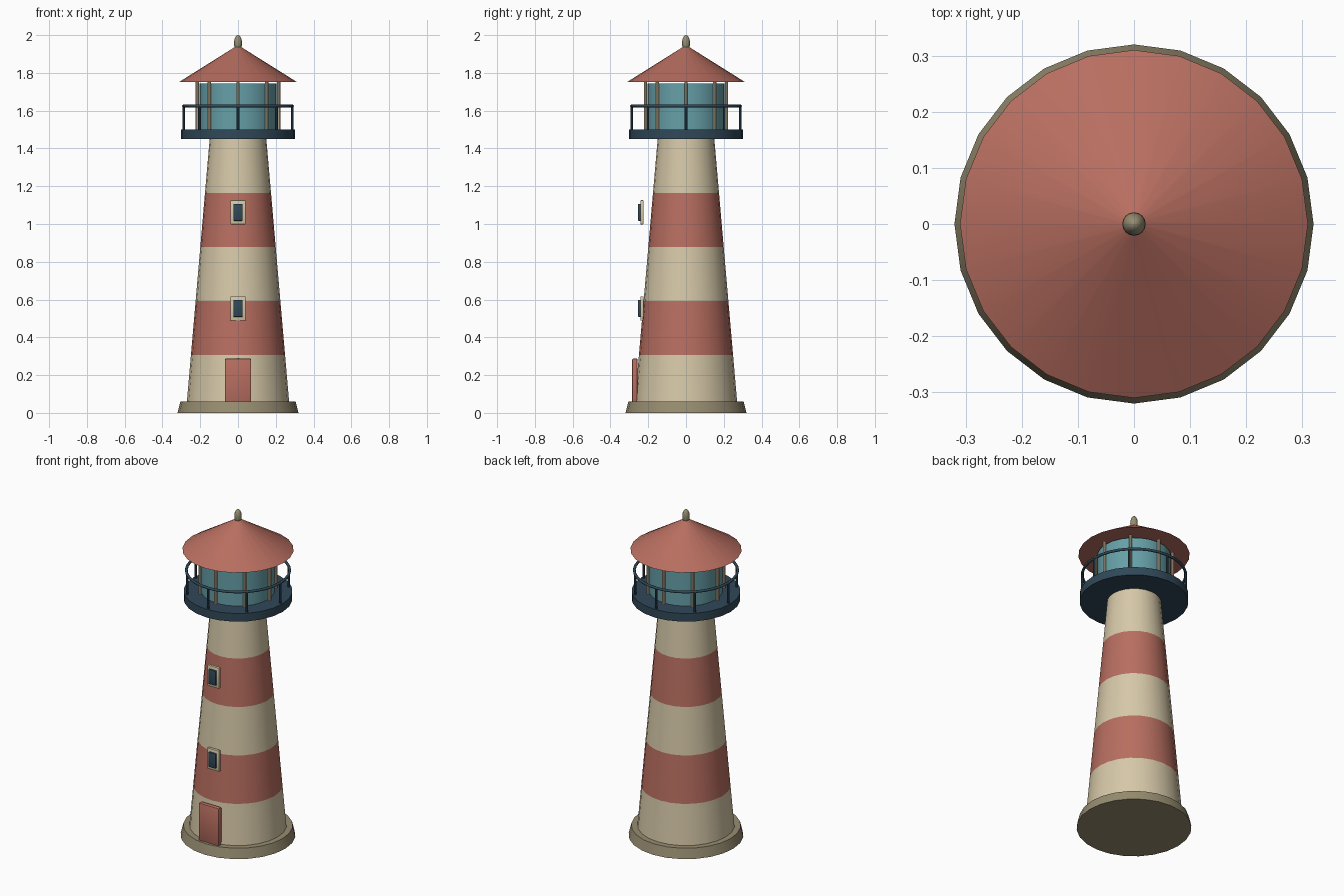
import bpy, bmesh, math

if "Cube" in bpy.data.objects:
    bpy.data.objects.remove(bpy.data.objects["Cube"])

def srgb(r, g, b):
    f = lambda c: c / 12.92 if c <= 0.04045 else ((c + 0.055) / 1.055) ** 2.4
    return (f(r / 255), f(g / 255), f(b / 255), 1)

def material(name, *rgb):
    m = bpy.data.materials.new(name)
    m.diffuse_color = srgb(*rgb)
    m.use_nodes = True
    m.node_tree.nodes["Principled BSDF"].inputs["Base Color"].default_value = m.diffuse_color
    return m

CREAM = material("cream", 214, 200, 168)
RED = material("brick red", 184, 110, 96)
TEAL = material("teal glass", 102, 160, 168)
NAVY = material("dark navy", 48, 72, 88)
STONE = material("stone", 150, 140, 112)

def finish(name, bm, mats, smooth=True):
    me = bpy.data.meshes.new(name)
    bmesh.ops.recalc_face_normals(bm, faces=bm.faces)
    bm.to_mesh(me)
    bm.free()
    ob = bpy.data.objects.new(name, me)
    bpy.context.collection.objects.link(ob)
    for m in mats:
        me.materials.append(m)
    if smooth:
        bpy.ops.object.select_all(action='DESELECT')
        ob.select_set(True)
        bpy.context.view_layer.objects.active = ob
        bpy.ops.object.shade_smooth_by_angle(angle=math.radians(30))
    return ob

def lathe(name, profile, mats, n=24, stripe=False):
    """Capped solid of revolution from (radius, z) points."""
    bm = bmesh.new()
    rings = [[bm.verts.new((r * math.cos(2 * math.pi * i / n), r * math.sin(2 * math.pi * i / n), z))
              for i in range(n)] for r, z in profile]
    for k, (a, b) in enumerate(zip(rings, rings[1:])):
        for i in range(n):
            j = (i + 1) % n
            f = bm.faces.new((a[i], a[j], b[j], b[i]))
            f.material_index = k % 2 if stripe else 0
    bm.faces.new(rings[0])
    bm.faces.new(rings[-1])
    return finish(name, bm, mats)

def box(name, x, y, z, mat, bevel=0.004):
    bm = bmesh.new()
    bmesh.ops.create_cube(bm, size=1)
    for v in bm.verts:
        v.co = [(lo + hi) / 2 + c * (hi - lo) for c, (lo, hi) in zip(v.co, (x, y, z))]
    bmesh.ops.bevel(bm, geom=bm.edges[:], offset=bevel, segments=2, profile=0.5, affect='EDGES')
    return finish(name, bm, [mat])

def rods(name, count, radius, thick, z0, z1, mat):
    """Circle of upright rods."""
    for i in range(count):
        a = 2 * math.pi * i / count
        ob = lathe(f"{name}_{i + 1}", [(thick, z0), (thick, z1)], [mat], 10)
        ob.location = (radius * math.cos(a), radius * math.sin(a), 0)

# Foundation and striped tower
lathe("foundation", [(0.32, 0), (0.305, 0.06)], [STONE])
lathe("tower", [(0.274 - 0.124 * k / 5, 0.02 + 0.286 * k) for k in range(6)], [CREAM, RED], 24, True)

# Door and windows on the front
box("door", (-0.07, 0.07), (-0.286, -0.256), (0.05, 0.288), RED, 0.008)
for label, z in (("lower", 0.553), ("upper", 1.062)):
    box(f"{label}_window_frame", (-0.04, 0.04), (-0.242, -0.224), (z - 0.064, z + 0.064), CREAM)
    box(f"{label}_window_pane", (-0.025, 0.025), (-0.254, -0.232), (z - 0.045, z + 0.045), NAVY)

# Gallery deck and railing
lathe("gallery_deck", [(0.303, 1.45), (0.303, 1.5)], [NAVY])
rods("railing_post", 8, 0.288, 0.007, 1.49, 1.625, NAVY)
bpy.ops.mesh.primitive_torus_add(major_radius=0.288, minor_radius=0.008, major_segments=32,
                                 minor_segments=8, location=(0, 0, 1.625))
rail = bpy.context.object
rail.name = "railing_ring"
rail.data.materials.append(NAVY)
bpy.ops.object.shade_smooth_by_angle(angle=math.radians(60))

# Lantern room
lathe("lantern_glass", [(0.205, 1.49), (0.205, 1.745)], [TEAL])
rods("lantern_mullion", 8, 0.215, 0.009, 1.49, 1.758, CREAM)

# Roof and finial
lathe("roof", [(0.31, 1.753), (0.018, 1.936)], [RED])
lathe("finial", [(max(0.021 * math.sin(t * math.pi / 10), 0.0005), 1.957 - 0.043 * math.cos(t * math.pi / 10))
                 for t in range(11)], [STONE], 16)
